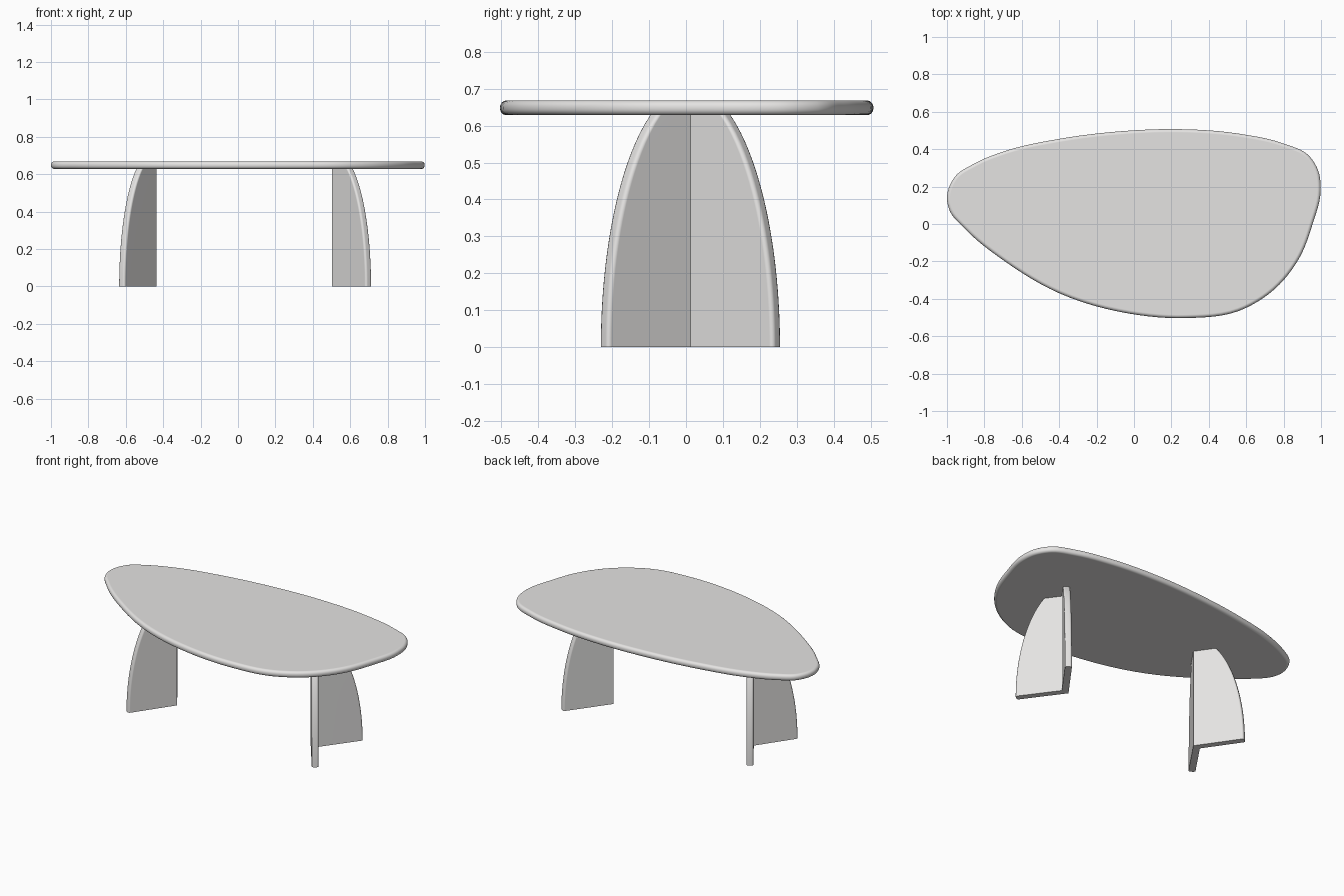
import bpy, bmesh, math
from mathutils import Vector

if "Cube" in bpy.data.objects:
    bpy.data.objects.remove(bpy.data.objects["Cube"])

mat = bpy.data.materials.new("warm light grey")
mat.diffuse_color = (0.78, 0.77, 0.76, 1)
mat.use_nodes = True
mat.node_tree.nodes["Principled BSDF"].inputs["Base Color"].default_value = mat.diffuse_color


def loft(name, rings):
    """Closed rings skinned together and capped at both ends."""
    bm = bmesh.new()
    rows = [[bm.verts.new(p) for p in ring] for ring in rings]
    n = len(rows[0])
    for a, b in zip(rows, rows[1:]):
        for i in range(n):
            j = (i + 1) % n
            bm.faces.new((a[i], a[j], b[j], b[i]))
    bm.faces.new(rows[0][::-1])
    bm.faces.new(rows[-1])
    bmesh.ops.recalc_face_normals(bm, faces=bm.faces[:])
    me = bpy.data.meshes.new(name)
    bm.to_mesh(me)
    bm.free()
    me.shade_smooth()
    me.set_sharp_from_angle(angle=math.radians(35))
    me.materials.append(mat)
    ob = bpy.data.objects.new(name, me)
    bpy.context.collection.objects.link(ob)
    wn = ob.modifiers.new("flat face shading", 'WEIGHTED_NORMAL')
    wn.keep_sharp = True
    return ob


def smooth_loop(pts, steps):
    """Closed spline through the points (tension scaled by spacing)."""
    out, n = [], len(pts)
    for i in range(n):
        p0, p1, p2, p3 = (pts[(i + k) % n] for k in (-1, 0, 1, 2))
        d0, d1, d2 = (p1 - p0).length, (p2 - p1).length, (p3 - p2).length
        m1 = ((p1 - p0) / d0 * d1 + (p2 - p1) / d1 * d0) / (d0 + d1) * d1
        m2 = ((p2 - p1) / d1 * d2 + (p3 - p2) / d2 * d1) / (d1 + d2) * d1
        for s in range(steps):
            t = s / steps
            out.append(p1 * (2*t**3 - 3*t**2 + 1) + m1 * (t**3 - 2*t**2 + t)
                       + p2 * (3*t**2 - 2*t**3) + m2 * (t**3 - t**2))
    return out


# Table top: pebble-shaped outline, clockwise from the left tip
outline = [Vector(p) for p in (
    (-1.0, .13), (-.96, .25), (-.85, .325), (-.69, .39), (-.40, .455),
    (-.08, .495), (.24, .507), (.56, .483), (.80, .43), (.93, .37),
    (.985, .285), (.998, .18), (.955, 0), (.885, -.18), (.75, -.35),
    (.56, -.465), (.28, -.503), (-.02, -.48), (-.40, -.37), (-.69, -.20),
    (-.905, -.025), (-.985, .07))]
loop = smooth_loop(outline, 6)
n = len(loop)
inward = []
for i in range(n):
    t = (loop[(i + 1) % n] - loop[i - 1]).normalized()
    inward.append(Vector((t.y, -t.x)))

Z0, Z1, R, SEG = .628, .668, .018, 6
edge = []                                  # (inset, z) rounded rim
for k in range(SEG + 1):
    a = k / SEG * math.pi / 2
    edge.append((R * (1 - math.sin(a)), Z0 + R * (1 - math.cos(a))))
edge += [(d, Z0 + Z1 - z) for d, z in reversed(edge)]
loft("table_top", [[(p.x + q.x * d, p.y + q.y * d, z)
                    for p, q in zip(loop, inward)] for d, z in edge])


# Legs: two mitred boards in a V, opening outwards, with curved outer edges
def leg(name, apex_x, side, angle, length):
    T, B, H, apex_y = .04, .012, .707, .012
    c, s = math.cos(angle), math.sin(angle)
    cross = []                             # (across board, inset) rounded edge
    for k in range(6):
        a = k / 5 * math.pi / 2
        cross.append((B * (1 - math.cos(a)), B * (1 - math.sin(a))))
    cross += [(T - w, d) for w, d in reversed(cross)]
    rings = []
    for i in range(25):
        z = .632 * i / 24
        reach = length * math.sqrt(1 - (z / H) ** 2)
        arm = [((reach - d) * c + w * s, (reach - d) * s - w * c)
               for w, d in cross]
        ring = [(0, 0)] + arm + [(T / s, 0)] + [(x, -y) for x, y in reversed(arm)]
        rings.append([(apex_x + side * x, apex_y + y, z) for x, y in ring])
    loft(name, rings)


leg("left_leg", -.437, -1, math.radians(55.5), .30)
leg("right_leg", .503, 1, math.radians(53.8), .306)
